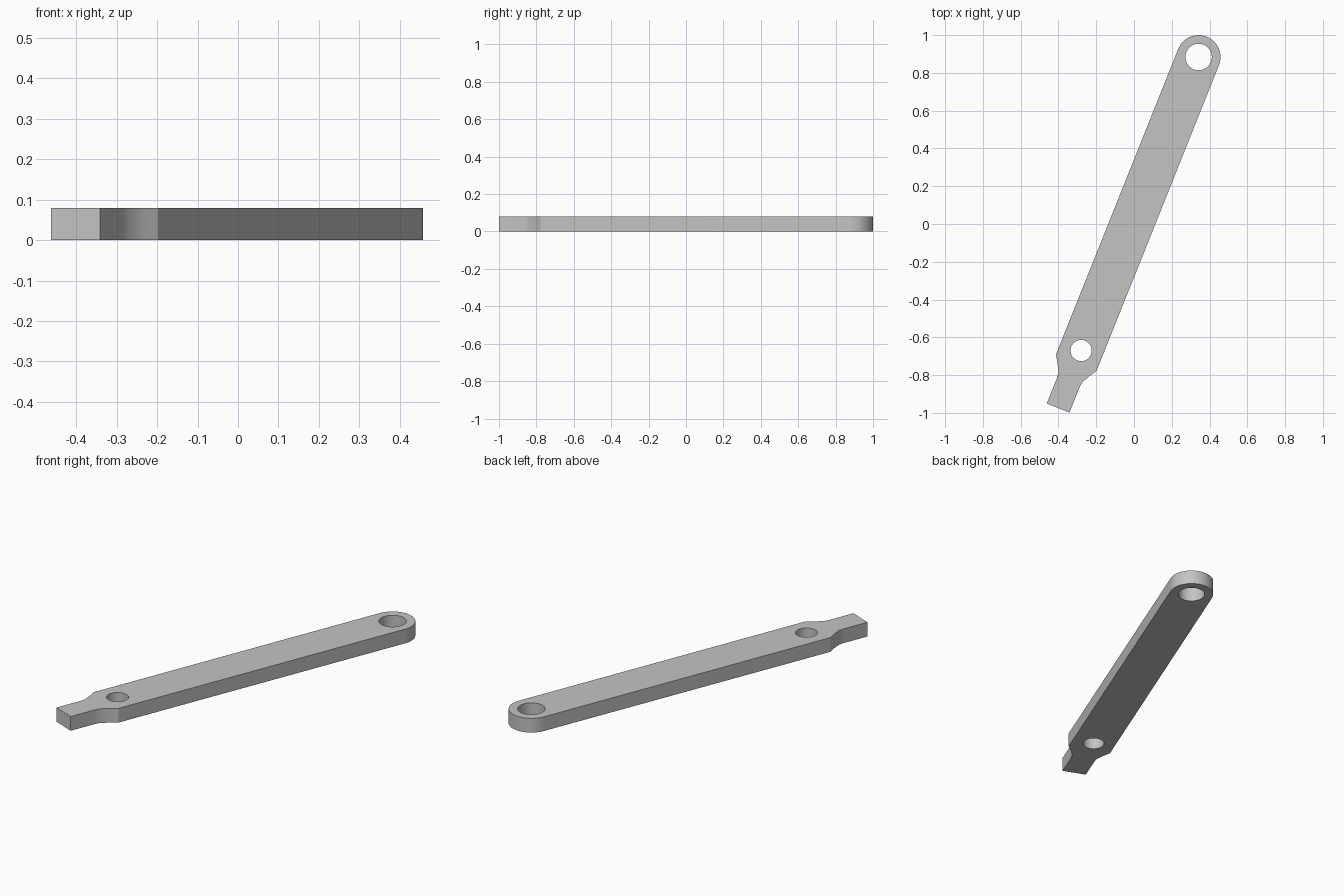
import bpy
import bmesh
from math import atan2, cos, sin, pi, radians
from mathutils import Matrix, Vector

cube = bpy.data.objects.get("Cube")
if cube:
    bpy.data.objects.remove(cube, do_unlink=True)

THICK = 0.08
SMALL = Vector((-0.28, -0.67, 0))     # small hole centre
BIG = Vector((0.342, 0.884, 0))       # large hole centre
HALF = 0.116                          # half width of the bar
axis = BIG - SMALL
length = axis.length
place = Matrix.Translation(SMALL) @ Matrix.Rotation(atan2(axis.y, axis.x), 4, 'Z')

grey = bpy.data.materials.new("plain grey")
grey.use_nodes = True
colour = (0.55, 0.55, 0.55, 1)
grey.diffuse_color = colour
grey.node_tree.nodes["Principled BSDF"].inputs["Base Color"].default_value = colour


def prism(name, outline, z0, z1):
    """Extrude a flat outline, given along the bar's axis, into a solid."""
    bm = bmesh.new()
    face = bm.faces.new([bm.verts.new((x, y, z0)) for x, y in outline])
    new = bmesh.ops.extrude_face_region(bm, geom=[face])["geom"]
    bmesh.ops.translate(bm, vec=(0, 0, z1 - z0),
                        verts=[v for v in new if isinstance(v, bmesh.types.BMVert)])
    bmesh.ops.recalc_face_normals(bm, faces=bm.faces)
    bm.transform(place)
    mesh = bpy.data.meshes.new(name)
    bm.to_mesh(mesh)
    bm.free()
    mesh.materials.append(grey)
    obj = bpy.data.objects.new(name, mesh)
    bpy.context.collection.objects.link(obj)
    return obj


def arc(cx, r, start, end, n):
    return [(cx + r * cos(start + (end - start) * i / n),
             r * sin(start + (end - start) * i / n)) for i in range(n + 1)]


# Bar: narrow tang, flared neck, long straight sides and a rounded end
side = [(-0.328, 0.065), (-0.185, 0.065), (-0.155, 0.068), (-0.11, 0.09), (-0.07, HALF)]
outline = [(x, -y) for x, y in side]
outline += arc(length, HALF, -pi / 2, pi / 2, 32)
outline += reversed(side)
bar = prism("link_bar", outline, 0, THICK)

# Round through holes at both ends
for name, cx, r in (("small_hole", 0, 0.056), ("large_hole", length, 0.07)):
    cutter = prism(name, arc(cx, r, 0, 2 * pi, 48)[:-1], -0.1, THICK + 0.1)
    cutter.hide_render = True
    mod = bar.modifiers.new(name, 'BOOLEAN')
    mod.operation = 'DIFFERENCE'
    mod.solver = 'EXACT'
    mod.object = cutter
    bpy.ops.object.select_all(action='DESELECT')
    bar.select_set(True)
    bpy.context.view_layer.objects.active = bar
    bpy.ops.object.modifier_apply(modifier=mod.name)
    bpy.data.objects.remove(cutter, do_unlink=True)

bpy.ops.object.shade_smooth_by_angle(angle=radians(28))
